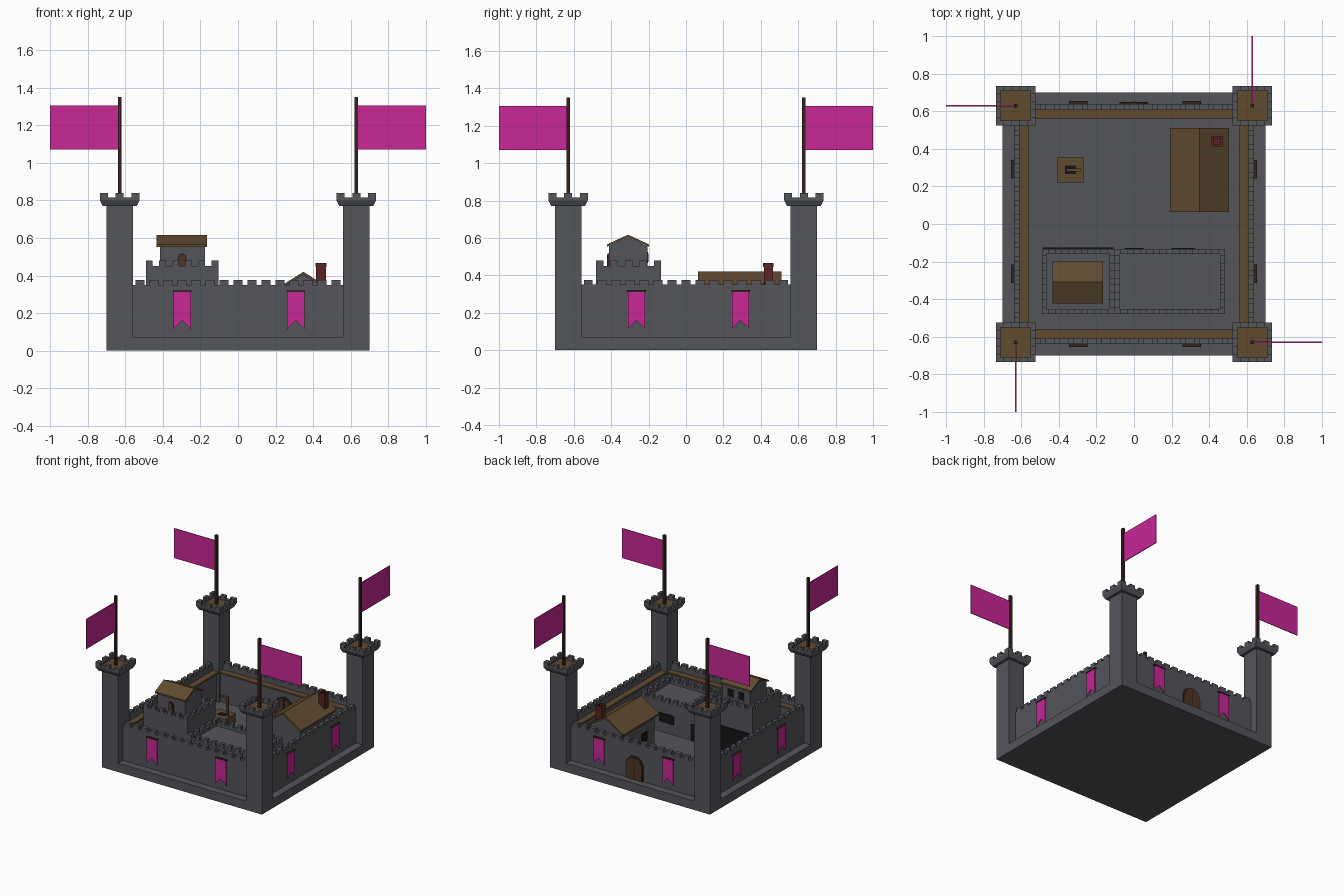
import bpy, bmesh, math
from mathutils import Matrix, Vector

if "Cube" in bpy.data.objects:
    bpy.data.objects.remove(bpy.data.objects["Cube"])


def mat(name, r, g, b):
    m = bpy.data.materials.new(name)
    m.diffuse_color = (r, g, b, 1)
    m.use_nodes = True
    m.node_tree.nodes["Principled BSDF"].inputs["Base Color"].default_value = m.diffuse_color
    return m


STONE = mat("stone", .09, .092, .105)
WOOD = mat("wood", .115, .07, .03)
DARK = mat("dark_wood", .035, .018, .014)
DOOR = mat("door_wood", .08, .035, .018)
BLACK = mat("opening", .008, .008, .01)
BRICK = mat("brick", .1, .018, .016)
CLOTH = mat("cloth", .58, .02, .31)
I = Matrix.Identity(4)


def finish(name, bm, m, M):
    bmesh.ops.recalc_face_normals(bm, faces=bm.faces)
    bm.transform(M)
    me = bpy.data.meshes.new(name)
    bm.to_mesh(me)
    bm.free()
    me.materials.append(m)
    ob = bpy.data.objects.new(name, me)
    bpy.context.collection.objects.link(ob)
    return ob


def boxes(name, items, m, M=I):
    """One object from boxes given as (x0, x1, y0, y1, z0, z1)."""
    bm = bmesh.new()
    for x0, x1, y0, y1, z0, z1 in items:
        T = Matrix.Translation(((x0 + x1) / 2, (y0 + y1) / 2, (z0 + z1) / 2))
        bmesh.ops.create_cube(bm, size=1, matrix=T @ Matrix.Diagonal((x1 - x0, y1 - y0, z1 - z0, 1)))
    return finish(name, bm, m, M)


def prism(name, profile, a, b, m, M=I, axis='y'):
    """Extrude a (u, z) profile along y or x from a to b."""
    bm = bmesh.new()
    pt = (lambda u, z: (u, a, z)) if axis == 'y' else (lambda u, z: (a, u, z))
    f = bm.faces.new([bm.verts.new(pt(u, z)) for u, z in profile])
    r = bmesh.ops.extrude_face_region(bm, geom=[f])
    vs = [v for v in r["geom"] if isinstance(v, bmesh.types.BMVert)]
    bmesh.ops.translate(bm, verts=vs, vec=(0, b - a, 0) if axis == 'y' else (b - a, 0, 0))
    return finish(name, bm, m, M)


def arch(c, hw, z0, z1):
    zs = z1 - hw
    return [(c - hw, z0), (c + hw, z0)] + [
        (c + hw * math.cos(t * math.pi / 8), zs + hw * math.sin(t * math.pi / 8)) for t in range(9)]


def gable(c, hw, base, eave, ridge):
    return [(c - hw, base), (c + hw, base), (c + hw, eave), (c, ridge), (c - hw, eave)]


def chevron(c, hw, eave, ridge, t):
    return [(c - hw, eave), (c, ridge), (c + hw, eave), (c + hw, eave - t), (c, ridge - t), (c - hw, eave - t)]


def parapet(x0, x1, y0, y1, zs, t, nx, ny):
    """Boxes of a square parapet ring with merlons in every other cell."""
    z0, zm, z1 = zs
    out = []
    for y in (y0, y1 - t):
        out.append((x0, x1, y, y + t, z0, zm))
        w = (x1 - x0) / nx
        out += [(x0 + i * w, x0 + (i + 1) * w, y, y + t, zm, z1) for i in range(0, nx, 2)]
    for x in (x0, x1 - t):
        out.append((x, x + t, y0 + t, y1 - t, z0, zm))
        w = (y1 - y0) / ny
        for i in range(0, ny, 2):
            a, b = y0 + i * w, y0 + (i + 1) * w
            out.append((x, x + t, a, b, zm, z1))
    return out


# foundation slab
boxes("foundation", [(-.7, .7, -.7, .7, 0, .07)], STONE)

# four identical sides, turned around the middle
for k in range(4):
    R = Matrix.Rotation(k * math.pi / 2, 4, 'Z')
    # curtain wall with parapet and merlons
    n, p = 15, 1.12 / 15
    wall = [(-.57, .57, -.64, -.58, .05, .305), (-.57, .57, -.64, -.61, .305, .35)]
    wall += [(-.56 + (i + .18) * p, -.56 + (i + .82) * p, -.64, -.61, .35, .375) for i in range(n)]
    boxes("curtain_wall", wall, STONE, R)
    boxes("wall_walk", [(-.605, .605, -.612, -.56, .3, .312)], WOOD, R)
    # hanging banners
    for x in ((-.297, .307) if k % 2 == 0 else (-.265, .292)):
        c = x if k < 2 else -x
        prism("banner", [(c - .046, .315), (c - .046, .115), (c, .16), (c + .046, .115), (c + .046, .315)],
              -.652, -.646, CLOTH, R)
        boxes("banner_rod", [(c - .05, c + .05, -.656, -.638, .312, .321)], DARK, R)
    # corner tower with flared, crenellated top
    C = R @ Matrix.Translation((.63, -.63, 0))
    boxes("tower", [(-.07, .07, -.07, .07, 0, .785)], STONE, C)
    bm = bmesh.new()
    bmesh.ops.create_cone(bm, cap_ends=True, segments=4, radius1=.09 * 2 ** .5, radius2=.105 * 2 ** .5, depth=.03,
                          matrix=Matrix.Translation((0, 0, .785)) @ Matrix.Rotation(math.pi / 4, 4, 'Z'))
    finish("tower_flare", bm, STONE, C)
    boxes("tower_parapet", parapet(-.105, .105, -.105, .105, (.8, .815, .84), .025, 5, 5), STONE, C)
    boxes("tower_floor", [(-.08, .08, -.08, .08, .795, .804)], WOOD, C)
    # flag and pole
    boxes("flag_pole", [(-.01, .01, -.01, .01, .8, 1.35)], DARK, C)
    boxes("flag", [(.005, .37, -.003, .003, 1.07, 1.305)], CLOTH, C)

# back gate, visible on both sides of the wall
prism("gate_frame", arch(0, .078, .07, .255), .57, .647, DARK)
prism("gate", arch(0, .066, .07, .243), .567, .65, DOOR)
boxes("gate_split", [(-.004, .004, .565, .653, .07, .24)], DARK)

# keep: tall block, low hall, both crenellated
boxes("keep_tall", [(-.49, -.105, -.48, -.133, .05, .43)], STONE)
boxes("keep_tall_parapet", parapet(-.49, -.105, -.48, -.133, (.42, .45, .48), .025, 11, 9), STONE)
boxes("keep_hall", [(-.105, .485, -.48, -.133, .05, .29)], STONE)
boxes("keep_hall_parapet", parapet(-.105, .485, -.48, -.133, (.28, .31, .34), .028, 17, 9), STONE)
boxes("keep_shutter", [(-.485, -.11, -.135, -.125, .07, .26)], BLACK)
boxes("keep_hall_door", [(-.05, .05, -.135, -.127, .07, .2)], BLACK)
boxes("keep_hall_window", [(.2, .325, -.135, -.127, .15, .22)], BLACK)

# upper house on the keep
prism("upper_house", gable(-.31, .103, .42, .556, .604), -.415, -.175, STONE, axis='x')
prism("upper_roof", chevron(-.31, .113, .565, .617, .012), -.433, -.165, WOOD, axis='x')
prism("upper_door_frame", arch(-.297, .024, .43, .518), -.42, -.41, DARK)
prism("upper_door", arch(-.297, .017, .43, .51), -.423, -.41, DOOR)
for x in (-.245, -.34):
    boxes("upper_window_frame", [(x - .024, x + .024, -.21, -.202, .465, .525)], DARK)
    boxes("upper_window", [(x - .017, x + .017, -.21, -.2, .472, .518)], BLACK)

# courtyard house with chimney
prism("house", gable(.348, .135, .05, .322, .408), .09, .49, STONE)
prism("house_roof", chevron(.348, .157, .32, .42, .014), .065, .51, WOOD)
boxes("house_window", [(.206, .22, .185, .25, .15, .22)], BLACK)
boxes("chimney", [(.415, .468, .416, .465, .3, .45)], BRICK)
boxes("chimney_rim", parapet(.412, .47, .413, .468, (.445, .465, .466), .012, 1, 1), BRICK)

# courtyard platform with post and arm
boxes("platform", [(-.41, -.27, .22, .355, .065, .14)], WOOD)
boxes("platform_trapdoor", [(-.368, -.308, .267, .312, .135, .142)], BLACK)
boxes("platform_post", [(-.3, -.285, .28, .295, .14, .29), (-.36, -.285, .28, .295, .275, .29)], WOOD)
